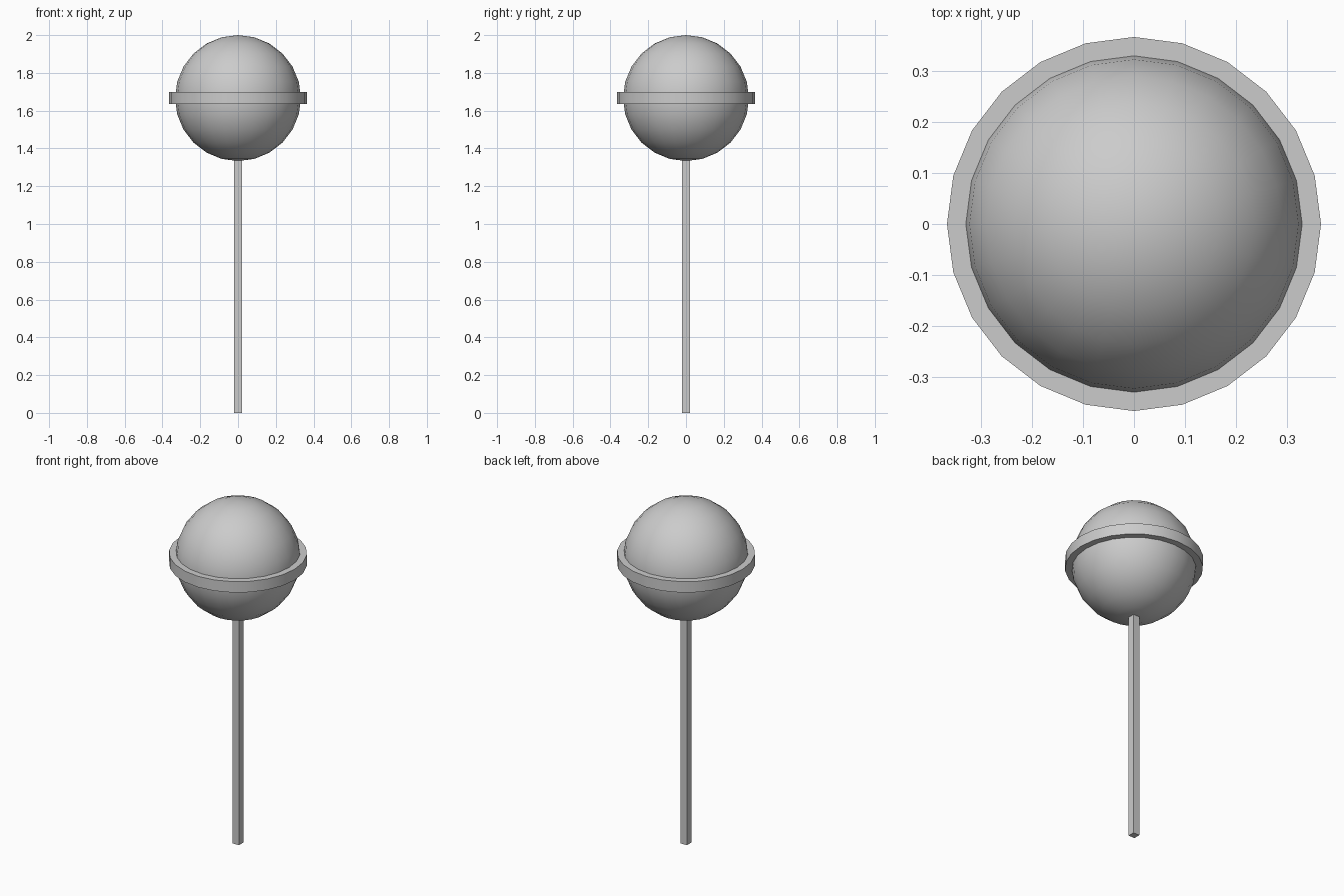
import bpy
import bmesh
import math

cube = bpy.data.objects.get("Cube")
if cube:
    bpy.data.objects.remove(cube, do_unlink=True)

RADIUS = 1 / 3
CENTRE_Z = 2 - RADIUS
SIDES = 24

# Single plain colour
grey = bpy.data.materials.new("light_grey")
grey.use_nodes = True
colour = (0.6, 0.6, 0.6, 1)
grey.diffuse_color = colour
grey.node_tree.nodes["Principled BSDF"].inputs["Base Color"].default_value = colour


def finish(obj, name, smooth=True):
    obj.name = name
    obj.data.materials.clear()
    obj.data.materials.append(grey)
    if smooth:
        bpy.ops.object.select_all(action="DESELECT")
        obj.select_set(True)
        bpy.context.view_layer.objects.active = obj
        bpy.ops.object.shade_smooth_by_angle(angle=math.radians(30))


# Round candy ball
bpy.ops.mesh.primitive_uv_sphere_add(
    segments=SIDES, ring_count=SIDES // 2, radius=RADIUS, location=(0, 0, CENTRE_Z))
finish(bpy.context.object, "candy_ball")


# Raised band: a rectangular section spun around the ball
def spun_band(inner, outer, height):
    bm = bmesh.new()
    section = [(inner, -height / 2), (outer, -height / 2),
               (outer, height / 2), (inner, height / 2)]
    verts = [bm.verts.new((r, 0, z)) for r, z in section]
    edges = [bm.edges.new((verts[i], verts[(i + 1) % 4])) for i in range(4)]
    bmesh.ops.spin(bm, geom=verts + edges, cent=(0, 0, 0), axis=(0, 0, 1),
                   angle=math.tau, steps=SIDES, use_merge=True)
    bmesh.ops.remove_doubles(bm, verts=bm.verts, dist=0.0001)
    bmesh.ops.recalc_face_normals(bm, faces=bm.faces)
    mesh = bpy.data.meshes.new("band")
    bm.to_mesh(mesh)
    bm.free()
    obj = bpy.data.objects.new("band", mesh)
    bpy.context.collection.objects.link(obj)
    return obj


band = spun_band(0.327, 0.366, 0.064)
band.location.z = CENTRE_Z
finish(band, "candy_band")

# Square stick, its top tucked into the ball
stick_top = CENTRE_Z - RADIUS + 0.02
bpy.ops.mesh.primitive_cube_add(size=1, location=(0, 0, stick_top / 2))
stick = bpy.context.object
stick.scale = (0.04, 0.04, stick_top)
bpy.ops.object.transform_apply(location=False, rotation=False, scale=True)
finish(stick, "stick", smooth=False)
